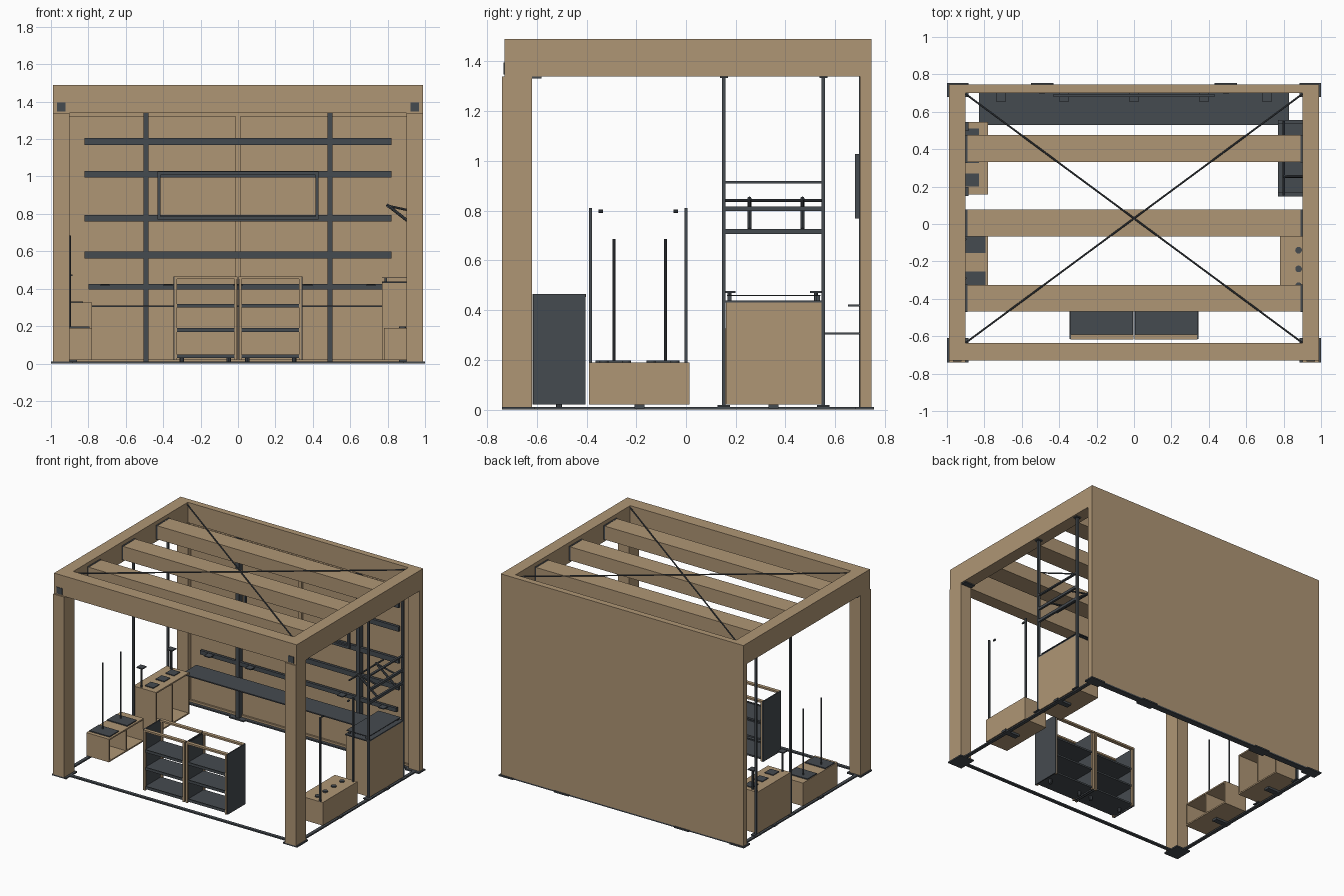
import bpy
from mathutils import Vector

cube = bpy.data.objects.get("Cube")
if cube:
    bpy.data.objects.remove(cube)


def material(name, rgb):
    m = bpy.data.materials.new(name)
    m.use_nodes = True
    m.diffuse_color = (*rgb, 1)
    m.node_tree.nodes["Principled BSDF"].inputs["Base Color"].default_value = (*rgb, 1)
    return m


WOOD = material("light wood", (0.43, 0.305, 0.178))
METAL = material("dark metal", (0.06, 0.07, 0.08))


def box(name, x, y, z, mat=WOOD):
    """Box from three (low, high) ranges."""
    spans = [sorted(s) for s in (x, y, z)]
    bpy.ops.mesh.primitive_cube_add(size=1, location=[sum(s) / 2 for s in spans])
    ob = bpy.context.object
    ob.name = name
    ob.scale = [s[1] - s[0] for s in spans]
    bpy.ops.object.transform_apply(location=False, rotation=False, scale=True)
    ob.data.materials.append(mat)
    return ob


def around(c, half):
    return (c - half, c + half)


def rod(name, a, b, radius, sides=8):
    a, b = Vector(a), Vector(b)
    d = b - a
    bpy.ops.mesh.primitive_cylinder_add(vertices=sides, radius=radius, depth=d.length, location=(a + b) / 2)
    ob = bpy.context.object
    ob.name = name
    ob.rotation_euler = d.to_track_quat('Z', 'Y').to_euler()
    ob.data.materials.append(METAL)
    return ob


def open_box(name, side, y, top, inner=0.78):
    """Divided wooden cubby, open toward the middle of the room."""
    t = 0.01
    x = (side * inner, side * 0.965)
    z = (0.02, top)
    box(name + "_back", (side * 0.955, x[1]), y, z)
    box(name + "_top", x, y, (top - t, top))
    box(name + "_bottom", x, y, (0.02, 0.02 + t))
    for yy in (y[0] + t / 2, sum(y) / 2, y[1] - t / 2):
        box(name + "_panel", x, around(yy, t / 2), z)
    box(name + "_foot", (side * 0.86, side * 0.98), around(sum(y) / 2, 0.02), (0.005, 0.02), METAL)


# Main frame: columns, plates, side beams
for s in (-1, 1):
    box("front_column", (s * 0.9, s * 0.99), (-0.74, -0.62), (0.01, 1.34))
    box("back_column", (s * 0.9, s * 0.99), (0.70, 0.745), (0.01, 1.34))
    box("front_base_plate", (s * 0.885, s), (-0.74, -0.61), (0, 0.01), METAL)
    box("back_base_plate", (s * 0.885, s), (0.68, 0.755), (0, 0.01), METAL)
    box("side_beam", (s * 0.9, s * 0.99), (-0.635, 0.70), (1.34, 1.49))
    box("floor_side_strip", (s * 0.945, s * 0.97), (-0.62, 0.70), (0, 0.01), METAL)
    box("beam_end_plate", around(s * 0.945, 0.023), (-0.734, -0.73), (1.348, 1.395), METAL)
    box("wall_foot_plate", around(s * 0.49, 0.06), (0.68, 0.755), (0, 0.01), METAL)
    box("column_cap", (s * 0.9, s * 0.985), (-0.62, -0.58), (1.332, 1.34), METAL)
box("front_beam", (-0.99, 0.99), (-0.73, -0.635), (1.34, 1.49))
box("back_beam", (-0.99, 0.99), (0.70, 0.745), (1.34, 1.49))
box("floor_front_strip", (-0.9, 0.9), (-0.695, -0.67), (0, 0.01), METAL)
box("floor_back_strip", (-0.9, 0.9), (0.70, 0.745), (0, 0.01), METAL)

# Roof joists with hangers and cross bracing
for y in (-0.397, 0.005, 0.403):
    box("joist", (-0.89, 0.89), around(y, 0.072), (1.36, 1.46))
    for s in (-1, 1):
        box("joist_hanger", (s * 0.89, s * 0.9), around(y, 0.073), (1.358, 1.462), METAL)
for s in (-1, 1):
    rod("roof_brace", (s * 0.9, -0.635, 1.475), (-s * 0.9, 0.695, 1.475), 0.005)

# Back wall
box("wall_panel", (-0.99, 0.99), (0.735, 0.745), (0.01, 1.34))
box("wall_center_stud", (-0.014, 0.014), (0.722, 0.735), (0.01, 1.32))
for z in ((0.01, 0.025), (1.32, 1.34)):
    box("wall_rail", (-0.9, 0.9), (0.722, 0.735), z)
for s in (-1, 1):
    box("wall_post", around(s * 0.492, 0.014), (0.695, 0.735), (0.01, 1.34), METAL)
for z in (0.58, 0.777, 1.012, 1.187):
    box("wall_bar", (-0.82, 0.82), (0.70, 0.72), around(z, 0.018), METAL)
box("low_wall_bar", (-0.8, 0.8), (0.70, 0.72), (0.395, 0.425), METAL)
for x in (-0.71, -0.375, 0, 0.375, 0.71):
    box("bar_bracket", around(x, 0.024), (0.652, 0.70), (0.415, 0.422), METAL)
box("long_shelf", (-0.83, 0.83), (0.53, 0.70), (0.302, 0.31), METAL)

# Display frame on the wall
for z in (0.778, 1.018):
    box("display_rail", (-0.43, 0.43), (0.68, 0.695), around(z, 0.009), METAL)
for s in (-1, 1):
    box("display_stile", around(s * 0.423, 0.008), (0.68, 0.695), (0.77, 1.026), METAL)

# Side posts, both sides
for s in (-1, 1):
    for y in (0.152, 0.552):
        box("side_post", around(s * 0.958, 0.008), around(y, 0.007), (0.01, 1.34), METAL)
        box("side_post_cap", around(s * 0.958, 0.02), around(y, 0.016), (1.333, 1.34), METAL)
        box("side_post_foot", around(s * 0.958, 0.025), around(y, 0.025), (0.01, 0.018), METAL)

# Low cubbies on both sides and tall cubbies at the back
for s, name in ((-1, "right"), (1, "left")):
    open_box(name + "_low_cubby", s, (-0.39, 0.015), 0.19)
open_box("right_tall_cubby", -1, (0.158, 0.546), 0.325)
open_box("left_counter", 1, (0.16, 0.544), 0.43, 0.77)

# Low cubby fittings
for y in (-0.29, -0.082):
    box("tray_plate", (-0.96, -0.795), around(y - 0.018, 0.055), (0.19, 0.197), METAL)
    rod("stand_pole", (-0.9, y, 0.19), (-0.9, y, 0.685), 0.006)
for y in (-0.384, 0):
    box("tall_pole", around(0.942, 0.006), around(y, 0.006), (0.19, 0.81), METAL)
for y in (-0.342, -0.042):
    rod("pole_knob", (0.93, y - 0.009, 0.798), (0.93, y + 0.009, 0.798), 0.007)
for y in (-0.33, -0.24, -0.14, -0.045):
    rod("counter_disc", (0.88, y, 0.19), (0.88, y, 0.198), 0.018, 16)

# Tall cubby fittings
for y in (0.235, 0.36, 0.475):
    box("cubby_insert", (-0.9, -0.83), around(y, 0.035), (0.325, 0.331), METAL)
for y in (0.175, 0.522):
    rod("tee_stem", (-0.91, y, 0.325), (-0.91, y, 0.47), 0.008)
    box("tee_top", around(-0.91, 0.024), around(y, 0.024), (0.468, 0.476), METAL)

# Counter top and rack above it
box("counter_top", (0.77, 0.965), (0.148, 0.556), (0.43, 0.438), METAL)
box("raised_top", (0.77, 0.95), (0.165, 0.54), (0.456, 0.461), METAL)
for y in (0.175, 0.53):
    for x in (0.79, 0.93):
        box("raised_top_leg", around(x, 0.006), around(y, 0.008), (0.438, 0.456), METAL)
for z, h in ((0.715, 0.01), (0.807, 0.009), (0.913, 0.005)):
    box("rack_bar", around(0.958, 0.008), (0.152, 0.552), around(z, h), METAL)
for y in (0.255, 0.468):
    rod("rack_arm", (0.955, y, 0.725), (0.795, y, 0.85), 0.008)
    rod("rack_strut", (0.955, y, 0.81), (0.795, y, 0.845), 0.006)
rod("rack_front_bar", (0.80, 0.152, 0.84), (0.80, 0.552, 0.84), 0.006)

# Centre shelving: two open bays with dark sides and wooden edges
for s in (-1, 1):
    box("bay_outer_side", (s * 0.338, s * 0.346), (-0.615, -0.405), (0.02, 0.465), METAL)
    box("bay_inner_side", (s * 0.004, s * 0.012), (-0.605, -0.415), (0.02, 0.455), METAL)
    for y in (-0.61, -0.415):
        for x in (0.332, 0.012):
            box("bay_upright", around(s * x, 0.007), around(y, 0.008), (0.02, 0.465))
    for y in ((-0.618, -0.592), (-0.428, -0.402)):
        box("bay_top_rail", (s * 0.004, s * 0.338), y, (0.452, 0.465))
    for z in (0.035, 0.175, 0.305):
        box("bay_shelf", (s * 0.012, s * 0.338), (-0.605, -0.415), around(z, 0.006), METAL)
        box("bay_shelf_edge", (s * 0.012, s * 0.338), (-0.612, -0.605), around(z + 0.004, 0.01), METAL)
    for x in (0.05, 0.3):
        rod("bay_foot", (s * x, -0.51, 0), (s * x, -0.51, 0.03), 0.012)
